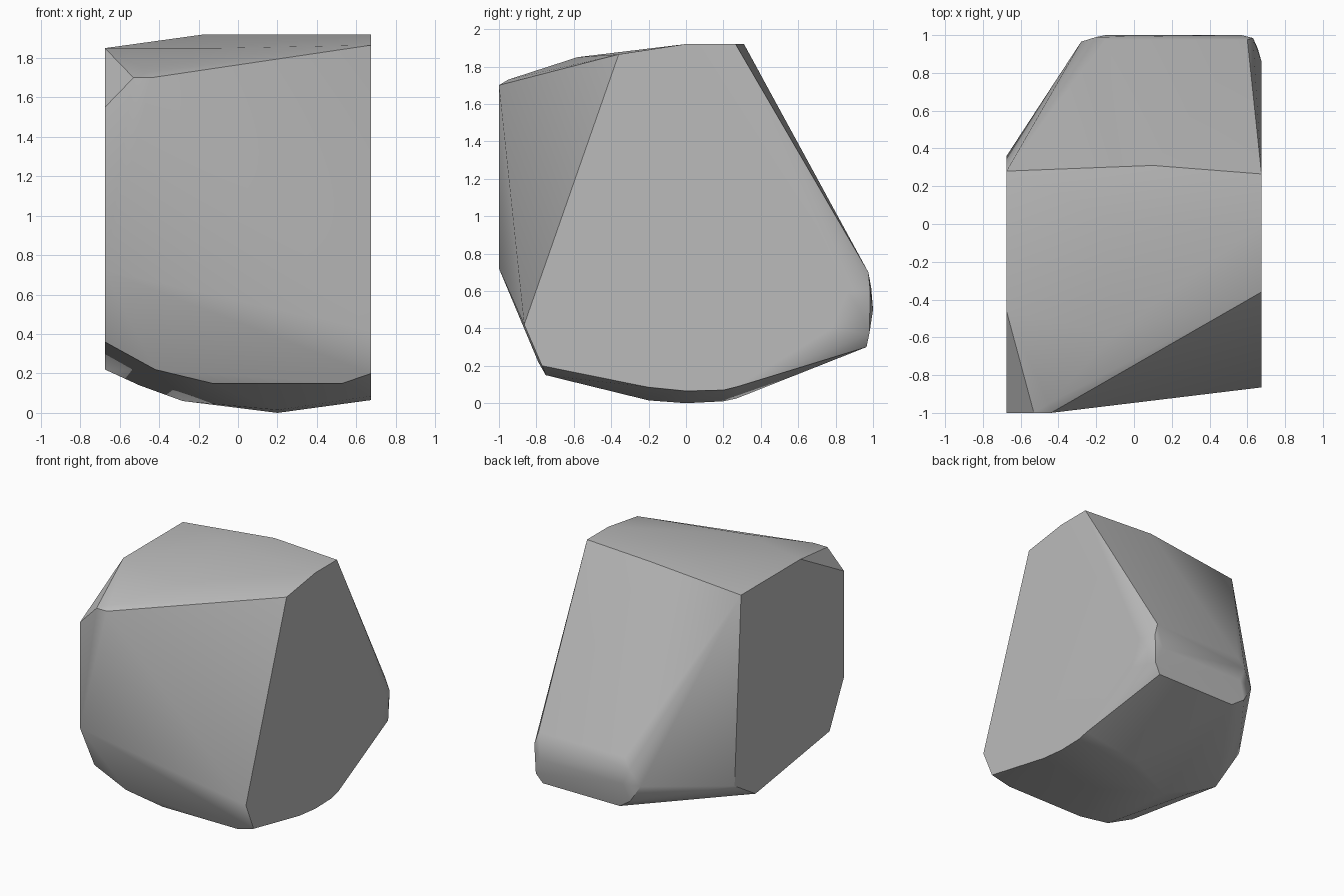
import bpy
import bmesh
import math

# Remove the default cube
default_cube = bpy.data.objects.get("Cube")
if default_cube:
    bpy.data.objects.remove(default_cube, do_unlink=True)

HALF_WIDTH = 0.675


def make_material(name, colour):
    material = bpy.data.materials.new(name)
    material.use_nodes = True
    material.diffuse_color = colour
    material.node_tree.nodes["Principled BSDF"].inputs["Base Color"].default_value = colour
    return material


def side_profile(x, outline):
    """Place a flat (y, z) outline on a side plane."""
    return [(x, y, z) for y, z in outline]


# Flat split faces on the two sides
left_cut = side_profile(HALF_WIDTH, [
    (-.865, .42), (-.36, 1.865), (0, 1.92), (.265, 1.92), (.86, .6),
    (.78, .4), (.28, .09), (.2, .07), (0, .065), (-.2, .085), (-.77, .2)])
right_cut = side_profile(-HALF_WIDTH, [
    (-1, 1.55), (-.46, 1.85), (.28, 1.85), (.36, .38), (.1, .22),
    (-.82, .36), (-1, .72)])

# Sloping crown and its rear ridge
crown = [(-.44, -1, 1.7), (-.53, -1, 1.7), (-.45, -.95, 1.73),
         (-.1, -.58, 1.85), (-.17, .05, 1.92), (.1, .31, 1.92)]

# Rounded toe at the back
toe = [(-.15, .975, .7), (.6, .975, .7), (-.2, .99, .62), (.63, .985, .6),
       (-.15, 1, .5), (.57, 1, .5), (-.28, .965, .5), (.655, .93, .5),
       (-.2, .98, .37), (.62, .98, .37), (-.1, .965, .3), (.57, .965, .3)]

# Shallow curved underside
underside = [(-.13, -.75, .15), (.53, -.75, .15), (-.42, -.79, .22),
             (.2, -.2, .015), (.2, 0, 0), (.2, .2, .01), (.2, .27, .025),
             (-.28, 0, .06), (-.5, 0, .14)]

# Wrap all the outlines into one solid stone
bm = bmesh.new()
for point in left_cut + right_cut + crown + toe + underside:
    bm.verts.new(point)
hull = bmesh.ops.convex_hull(bm, input=bm.verts)
unused = {item for item in hull["geom_interior"] + hull["geom_unused"]
          if isinstance(item, bmesh.types.BMVert)}
bmesh.ops.delete(bm, geom=list(unused), context='VERTS')
bmesh.ops.dissolve_limit(bm, angle_limit=math.radians(1),
                         verts=bm.verts, edges=bm.edges)
bmesh.ops.recalc_face_normals(bm, faces=bm.faces)

mesh = bpy.data.meshes.new("boulder")
bm.to_mesh(mesh)
bm.free()
boulder = bpy.data.objects.new("boulder", mesh)
bpy.context.collection.objects.link(boulder)
mesh.materials.append(make_material("stone grey", (.5, .5, .5, 1)))

# Soft facets with crisp split edges
bpy.ops.object.select_all(action='DESELECT')
boulder.select_set(True)
bpy.context.view_layer.objects.active = boulder
bpy.ops.object.shade_smooth_by_angle(angle=math.radians(32))
weighted = boulder.modifiers.new("facet shading", 'WEIGHTED_NORMAL')
weighted.keep_sharp = True
